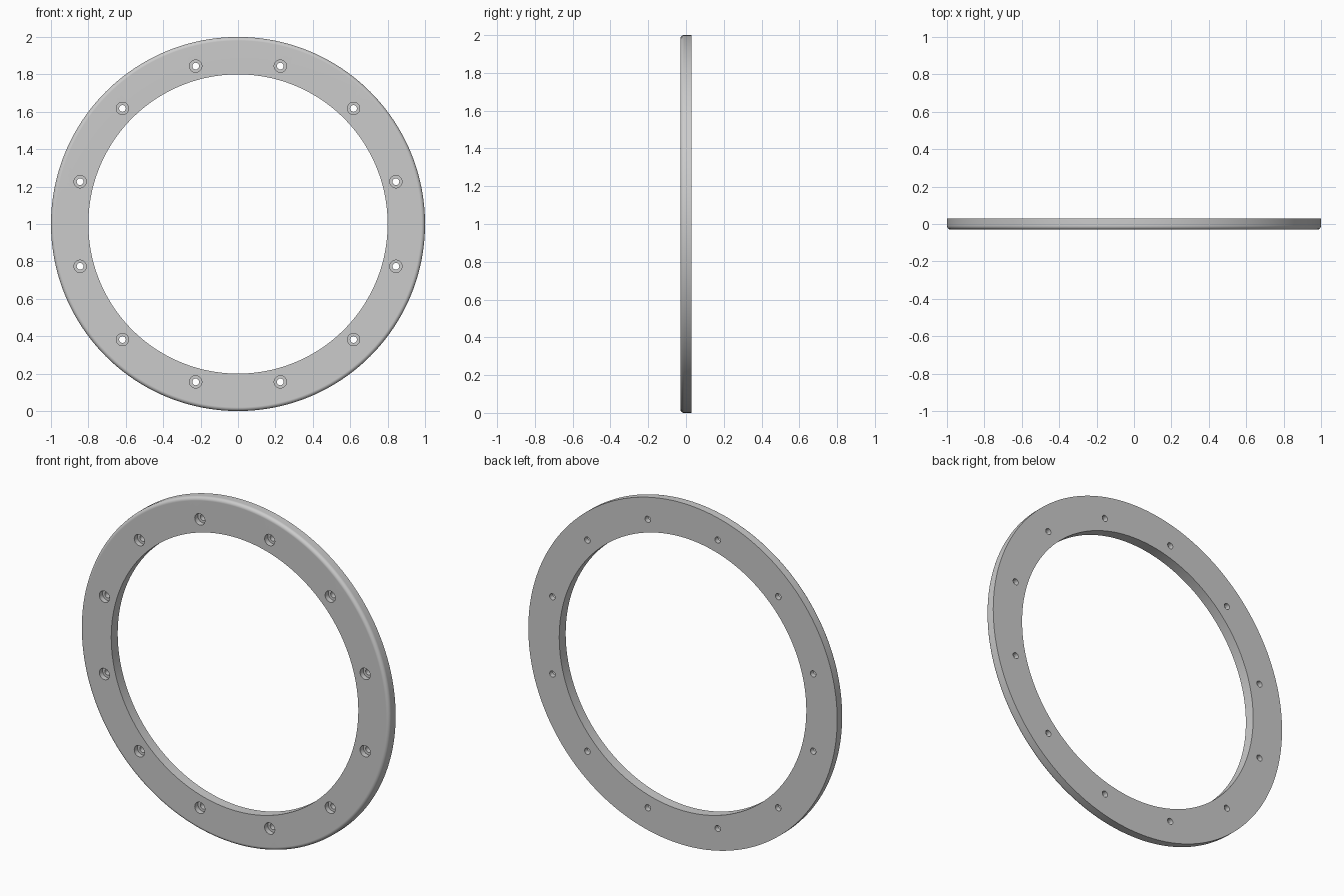
import bpy, bmesh
from math import pi, cos, sin

if "Cube" in bpy.data.objects:
    bpy.data.objects.remove(bpy.data.objects["Cube"])


def lathe(bm, profile, segs, cx=0.0, cz=1.0):
    """Revolve a closed (radius, y) profile around a y-parallel axis."""
    rings = []
    for i in range(segs):
        a = 2 * pi * i / segs
        rings.append([bm.verts.new((cx + r * cos(a), y, cz + r * sin(a))) for r, y in profile])
    n = len(profile)
    for i in range(segs):
        p, q = rings[i], rings[(i + 1) % segs]
        for j in range(n):
            k = (j + 1) % n
            bm.faces.new((p[j], p[k], q[k], q[j]))


def stepped_plug(bm, cx, cz, levels, segs=32):
    """Capped stack of circles given as (radius, y)."""
    rings = [[bm.verts.new((cx + r * cos(2 * pi * i / segs), y, cz + r * sin(2 * pi * i / segs)))
              for i in range(segs)] for r, y in levels]
    for p, q in zip(rings, rings[1:]):
        for i in range(segs):
            k = (i + 1) % segs
            bm.faces.new((p[i], p[k], q[k], q[i]))
    bm.faces.new(rings[0])
    bm.faces.new(rings[-1])


def finish(bm, name):
    bmesh.ops.recalc_face_normals(bm, faces=bm.faces)
    me = bpy.data.meshes.new(name)
    bm.to_mesh(me)
    bm.free()
    ob = bpy.data.objects.new(name, me)
    bpy.context.collection.objects.link(ob)
    return ob


# flange ring with a rounded front outer edge
T, F = 0.03, 0.02
fillet = [(1 - F + F * cos(a), -T + F - F * sin(a)) for a in (pi / 2 * i / 6 for i in range(7))]
bm = bmesh.new()
lathe(bm, [(0.8, -T), (0.8, T), (1.0, T)] + fillet, 192)
ring = finish(bm, "flange_ring")

# twelve counterbored bolt holes
bm = bmesh.new()
for i in range(12):
    a = pi / 12 + i * pi / 6
    stepped_plug(bm, 0.874 * cos(a), 1 + 0.874 * sin(a),
                 [(0.033, -0.06), (0.033, 0.0), (0.018, 0.0), (0.018, 0.06)])
holes = finish(bm, "bolt_hole_cutter")

mod = ring.modifiers.new("bolt_holes", 'BOOLEAN')
mod.operation = 'DIFFERENCE'
mod.solver = 'EXACT'
mod.object = holes
bpy.context.view_layer.objects.active = ring
ring.select_set(True)
bpy.ops.object.modifier_apply(modifier=mod.name)
bpy.data.objects.remove(holes, do_unlink=True)

# smooth walls with crisp edges
bpy.ops.object.shade_smooth_by_angle(angle=pi / 6)
wn = ring.modifiers.new("flat_face_normals", 'WEIGHTED_NORMAL')
wn.keep_sharp = True
